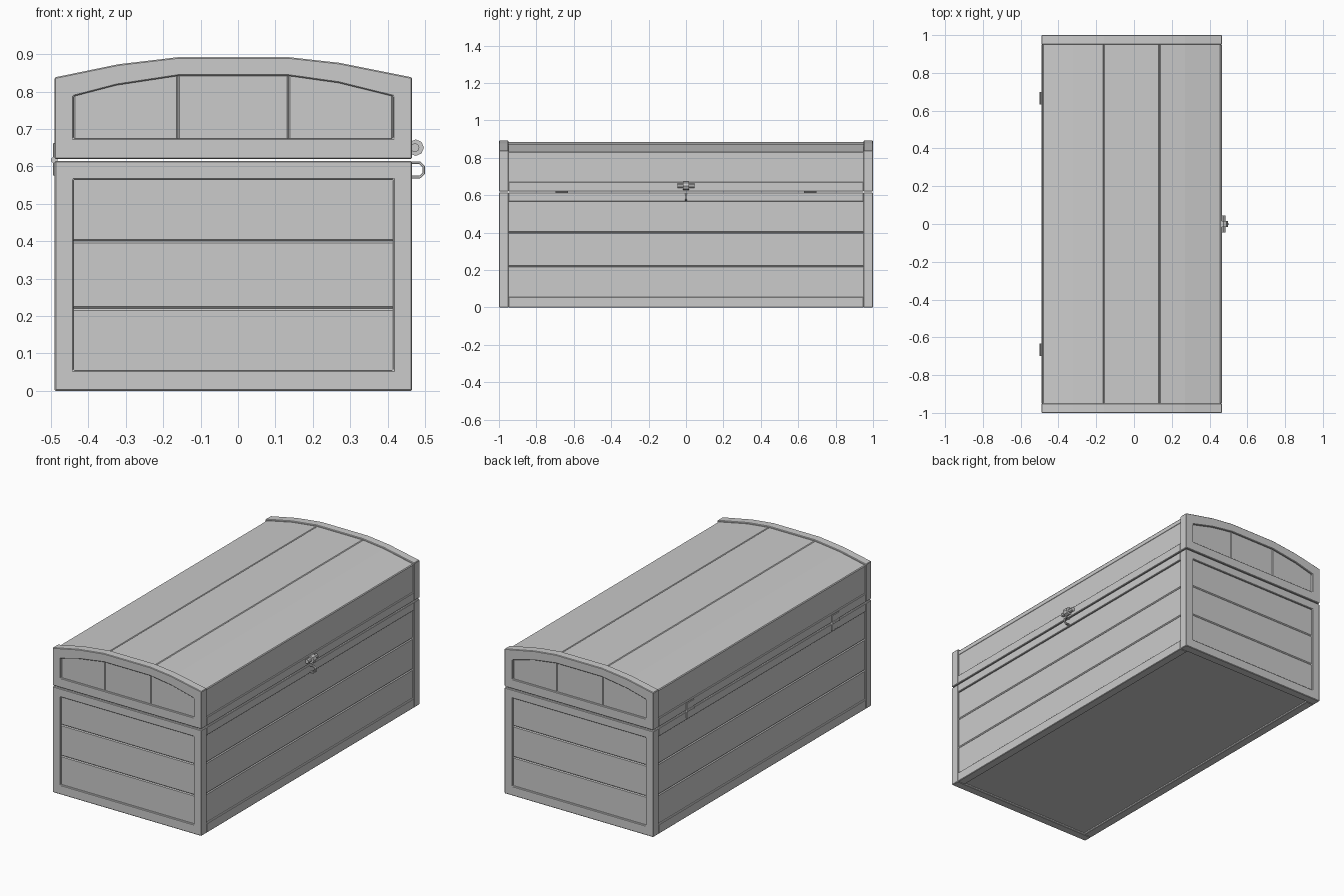
import bpy, bmesh, math
from mathutils import Matrix

if "Cube" in bpy.data.objects:
    bpy.data.objects.remove(bpy.data.objects["Cube"])

X0, X1 = -0.49, 0.465      # chest side faces
T, R = 0.05, 0.01          # frame width, panel recess


def finish(name, bm, bevel):
    bmesh.ops.recalc_face_normals(bm, faces=bm.faces)
    me = bpy.data.meshes.new(name)
    bm.to_mesh(me)
    bm.free()
    ob = bpy.data.objects.new(name, me)
    bpy.context.collection.objects.link(ob)
    if bevel:
        m = ob.modifiers.new("bevel", 'BEVEL')
        m.width, m.segments, m.limit_method = bevel, 1, 'ANGLE'
        m.angle_limit = math.radians(40)
    return ob


def box(name, x0, x1, y0, y1, z0, z1, bevel=0.003):
    bm = bmesh.new()
    bmesh.ops.create_cube(bm, size=1)
    for v in bm.verts:
        v.co.x = x1 if v.co.x > 0 else x0
        v.co.y = y1 if v.co.y > 0 else y0
        v.co.z = z1 if v.co.z > 0 else z0
    return finish(name, bm, bevel)


def prism(name, pts, y0, y1, bevel=0.003):
    bm = bmesh.new()
    f = bm.faces.new([bm.verts.new((x, y0, z)) for x, z in pts])
    ext = bmesh.ops.extrude_face_region(bm, geom=[f])
    for v in ext['geom']:
        if isinstance(v, bmesh.types.BMVert):
            v.co.y = y1
    return finish(name, bm, bevel)


def ring(name, outer, inner, y0, y1, bevel=0.003):
    bm = bmesh.new()
    loops = [[bm.verts.new((x, y, z)) for x, z in pts]
             for pts, y in ((outer, y0), (inner, y0), (inner, y1), (outer, y1))]
    n = len(outer)
    for k in range(4):
        a, b = loops[k], loops[(k + 1) % 4]
        for i in range(n):
            j = (i + 1) % n
            bm.faces.new((a[i], a[j], b[j], b[i]))
    return finish(name, bm, bevel)


def rod(name, loc, r, length, sides=8):
    bm = bmesh.new()
    bmesh.ops.create_cone(bm, cap_ends=True, segments=sides, radius1=r, radius2=r, depth=length,
                          matrix=Matrix.Translation(loc) @ Matrix.Rotation(math.pi / 2, 4, 'X'))
    return finish(name, bm, 0)


def rect(x0, x1, z0, z1):
    return [(x0, z0), (x0, z1), (x1, z1), (x1, z0)]


# body: end frames with planks
ZB = 0.614
cuts = [0.04, 0.22, 0.40, 0.58]
for s, side in ((-1, "front"), (1, "rear")):
    ring(f"body_{side}_frame", rect(X0, X1, 0, ZB), rect(X0 + T, X1 - T, 0.055, 0.565),
         *sorted((s, s * (1 - T))))
    for i in range(3):
        box(f"body_{side}_plank", X0 + 0.03, X1 - 0.03, *sorted((s * (1 - R), s * 0.96)),
            cuts[i], cuts[i + 1], 0.005)

# body: long sides with rails and planks
for xo, d, side in ((X0, 1, "left"), (X1, -1, "right")):
    xs = sorted((xo, xo + d * T))
    box(f"body_{side}_bottom_rail", *xs, -0.95, 0.95, 0, 0.055)
    box(f"body_{side}_top_rail", *xs, -0.95, 0.95, 0.565, ZB)
    for i in range(3):
        box(f"body_{side}_plank", *sorted((xo + d * R, xo + d * 0.04)), -0.96, 0.96,
            cuts[i], cuts[i + 1], 0.005)
box("body_floor", X0 + 0.03, X1 - 0.03, -0.97, 0.97, 0.01, 0.04)

# lid: arched end frames with upright boards
ZL = 0.62
arch = [(X0, 0.838), (-0.32, 0.873), (-0.16, 0.892), (0.135, 0.892), (0.27, 0.877), (X1, 0.838)]
inner = [(X0 + T, 0.787), (-0.325, 0.817), (-0.16, 0.842), (0.135, 0.842), (0.27, 0.823), (X1 - T, 0.787)]
splits = ((0, 3), (2, 4), (3, 6))
for s, side in ((-1, "front"), (1, "rear")):
    ring(f"lid_{side}_frame", [(X0, ZL)] + arch + [(X1, ZL)],
         [(X0 + T, 0.675)] + inner + [(X1 - T, 0.675)], *sorted((s, s * (1 - T))))
    for a, b in splits:
        top = [(x, z + 0.012) for x, z in inner[a:b]]
        prism(f"lid_{side}_board", [(top[0][0], 0.66)] + top + [(top[-1][0], 0.66)],
              *sorted((s * (1 - R), s * 0.96)), 0.004)

# lid: curved top boards
roof = [(X0 + 0.006, 0.831)] + [(x, z - 0.007) for x, z in arch[1:-1]] + [(X1 - 0.006, 0.831)]
for a, b in splits:
    top = roof[a:b]
    prism("lid_top_board", top + [(x, z - 0.03) for x, z in reversed(top)], -0.96, 0.96, 0.004)

# lid: long sides
for xo, d, side in ((X0, 1, "left"), (X1, -1, "right")):
    box(f"lid_{side}_rail", *sorted((xo, xo + d * T)), -0.95, 0.95, ZL, 0.67)
    box(f"lid_{side}_panel", *sorted((xo + d * 0.008, xo + d * 0.04)), -0.96, 0.96, 0.65, 0.826)

# hinges
for y in (-0.665, 0.665):
    for z0, z1 in ((0.575, 0.611), (0.623, 0.662)):
        box("hinge_plate", X0 - 0.004, X0 + 0.005, y - 0.033, y + 0.033, z0, z1, 0.001)
    rod("hinge_knuckle", (X0 - 0.001, y, 0.617), 0.009, 0.066)

# latch: turning bar with collar, and a loop below
rod("latch_bar", (0.473, 0, 0.65), 0.012, 0.09)
rod("latch_collar", (0.475, 0, 0.65), 0.022, 0.03)
loop_out = [(0.46, 0.613), (0.487, 0.613), (0.5, 0.601), (0.5, 0.58), (0.487, 0.568), (0.46, 0.568)]
loop_in = [(0.462, 0.606), (0.485, 0.606), (0.493, 0.598), (0.493, 0.583), (0.485, 0.575), (0.462, 0.575)]
ring("latch_loop", loop_out, loop_in, -0.006, 0.006, 0.001)
